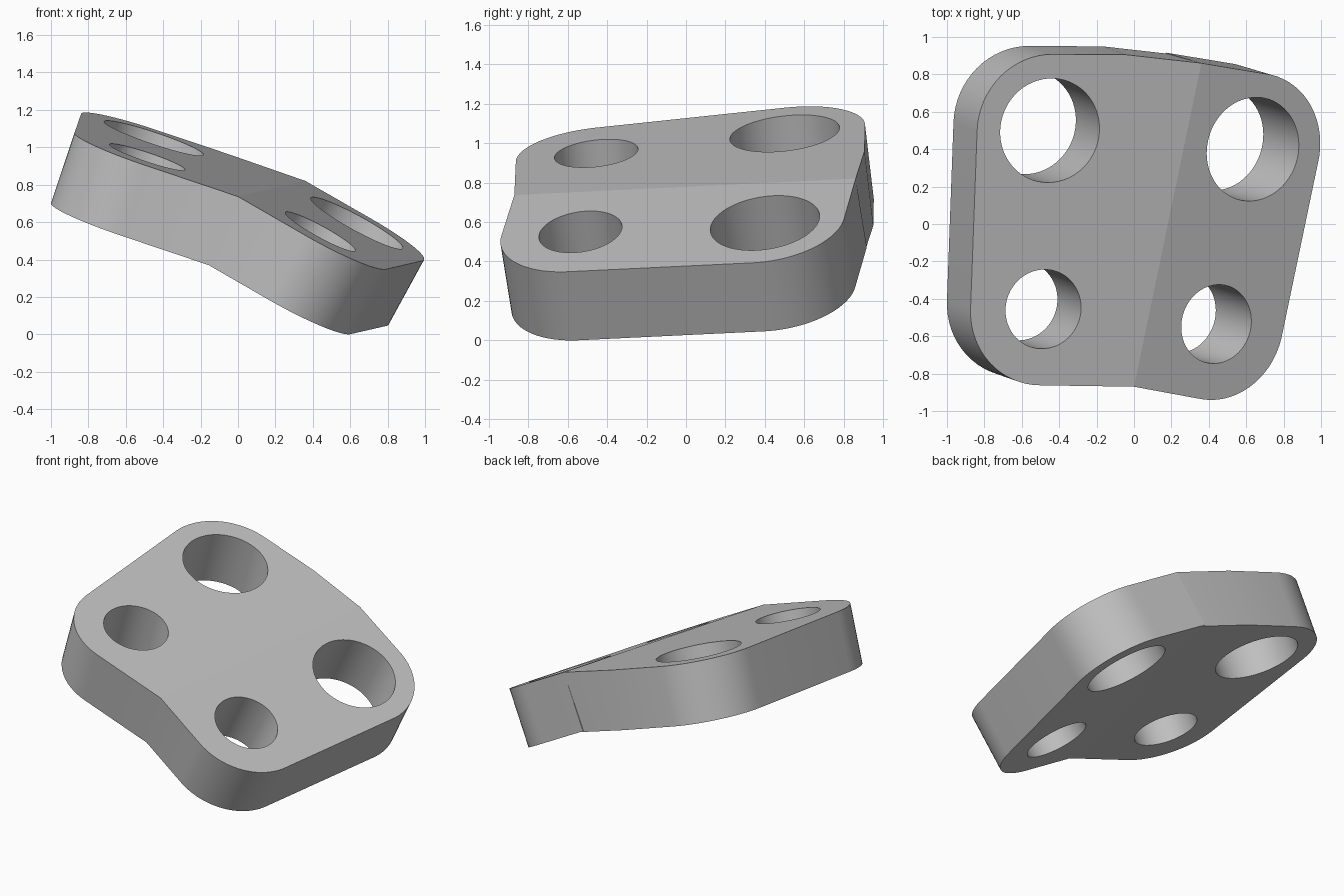
import bpy, bmesh, math
from mathutils import Vector, geometry

if "Cube" in bpy.data.objects:
    bpy.data.objects.remove(bpy.data.objects["Cube"], do_unlink=True)

THICKNESS = 0.4
CORNER_RADIUS = 0.41
SEGMENTS = 64
RIDGE = [(0.0, -0.87), (0.36, 0.86)]

grey = bpy.data.materials.new("plain grey")
grey.use_nodes = True
colour = (0.53, 0.53, 0.53, 1)
grey.diffuse_color = colour
grey.node_tree.nodes["Principled BSDF"].inputs["Base Color"].default_value = colour


class Plane:
    """Sloping top plane through the start of the ridge."""
    def __init__(self, sx, sy):
        self.sx, self.sy = sx, sy
        self.normal = Vector((-sx, -sy, 1)).normalized()

    def point(self, x, y):
        return Vector((x, y, 0.735 + self.sx * x + self.sy * (y + 0.87)))

    def circle(self, x, y, radius):
        u = Vector((1, 0, self.sx)).normalized()
        v = self.normal.cross(u)
        angles = [2 * math.pi * i / SEGMENTS for i in range(SEGMENTS)]
        return [self.point(x, y) + radius * (u * math.cos(a) + v * math.sin(a))
                for a in angles]


def prism(name, ring, offset):
    bm = bmesh.new()
    bottom = [bm.verts.new(p) for p in ring]
    top = [bm.verts.new(p + offset) for p in ring]
    bm.faces.new(bottom)
    bm.faces.new(top)
    for i in range(len(ring)):
        j = (i + 1) % len(ring)
        bm.faces.new((bottom[i], bottom[j], top[j], top[i]))
    bmesh.ops.recalc_face_normals(bm, faces=bm.faces)
    mesh = bpy.data.meshes.new(name)
    bm.to_mesh(mesh)
    bm.free()
    mesh.materials.append(grey)
    obj = bpy.data.objects.new(name, mesh)
    bpy.context.collection.objects.link(obj)
    return obj


def combine(target, tool, operation):
    mod = target.modifiers.new(operation, 'BOOLEAN')
    mod.operation, mod.object, mod.solver = operation, tool, 'EXACT'
    bpy.context.view_layer.objects.active = target
    bpy.ops.object.modifier_apply(modifier=mod.name)
    bpy.data.objects.remove(tool, do_unlink=True)


def plate_half(name, plane, holes, extra):
    # Rounded outline: corner circles around the holes, wrapped with the ridge
    points = [plane.point(x, y) for x, y in RIDGE + extra]
    for x, y, radius in holes:
        points += plane.circle(x, y, CORNER_RADIUS)
    order = geometry.convex_hull_2d([p.xy for p in points])
    half = prism(name, [points[i] for i in order], -plane.normal * THICKNESS)
    # Through holes
    for x, y, radius in holes:
        ring = [p + plane.normal * 0.1 for p in plane.circle(x, y, radius)]
        cutter = prism("hole_cutter", ring, -plane.normal * (THICKNESS + 0.2))
        cutter.hide_render = True
        combine(half, cutter, 'DIFFERENCE')
    return half


# Two flat halves meeting along the ridge
left_slope, right_slope, left_rise = -0.335, -0.547, 0.118
run = RIDGE[1][0] / (RIDGE[1][1] - RIDGE[0][1])
upper = Plane(left_slope, left_rise)
lower = Plane(right_slope, left_rise + (left_slope - right_slope) * run)

plate = plate_half("bent_plate", upper,
                   [(-0.45, 0.50, 0.28), (-0.485, -0.455, 0.213)], [(-0.04, 0.905)])
wing = plate_half("lower_wing", lower,
                  [(0.635, 0.40, 0.28), (0.44, -0.535, 0.213)], [])
combine(plate, wing, 'UNION')

# Rest on the ground
base = min(v.co.z for v in plate.data.vertices)
for v in plate.data.vertices:
    v.co.z -= base

bpy.ops.object.select_all(action='DESELECT')
plate.select_set(True)
bpy.context.view_layer.objects.active = plate
bpy.ops.object.shade_smooth_by_angle(angle=math.radians(10))
